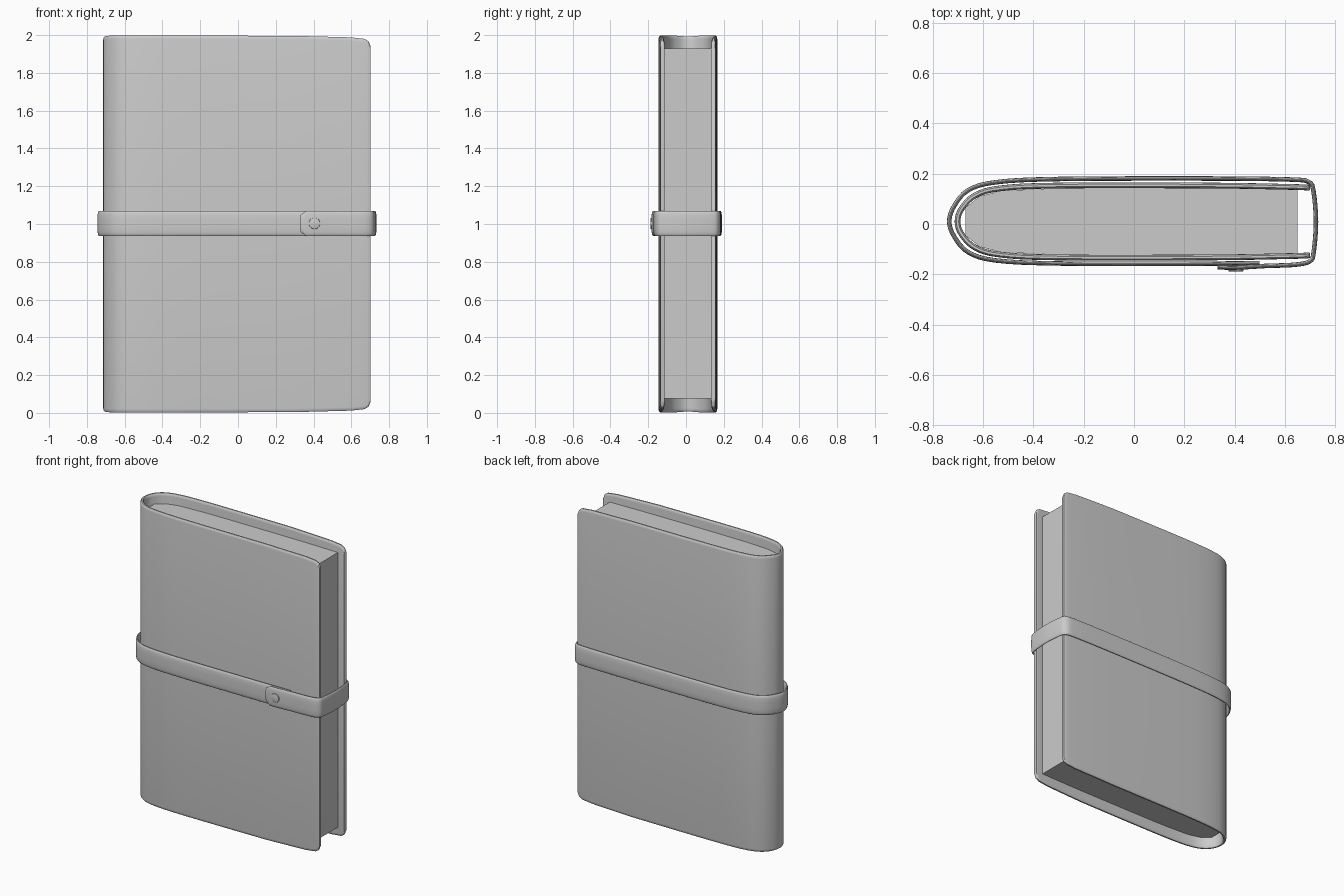
import bpy, bmesh
from mathutils import Vector

if "Cube" in bpy.data.objects:
    bpy.data.objects.remove(bpy.data.objects["Cube"])

YC = 0.01  # the book is a touch behind the origin, the clasp sits in front


def smooth_path(pts, steps):
    """Catmull-Rom resample of 2D points."""
    p = [Vector(q) for q in pts]
    p = [2 * p[0] - p[1]] + p + [2 * p[-1] - p[-2]]
    out = []
    for i in range(1, len(p) - 2):
        a, b, c, d = p[i - 1:i + 3]
        for k in range(steps):
            t = k / steps
            out.append(0.5 * (2 * b + (c - a) * t + (2 * a - 5 * b + 4 * c - d) * t * t
                              + (3 * b - a - 3 * c + d) * t ** 3))
    return out + [p[-2]]


def finish(name, bm, smooth=True):
    bmesh.ops.recalc_face_normals(bm, faces=bm.faces)
    me = bpy.data.meshes.new(name)
    bm.to_mesh(me)
    bm.free()
    ob = bpy.data.objects.new(name, me)
    bpy.context.collection.objects.link(ob)
    if smooth:
        bpy.ops.object.select_all(action='DESELECT')
        ob.select_set(True)
        bpy.context.view_layer.objects.active = ob
        bpy.ops.object.shade_smooth_by_angle(angle=0.7)
    return ob


def ribbon(name, path, thick, section, z_mid, half_height):
    """Sweep an upright strip section along a plan path.
    section: (thickness factor, inset from the edge) from middle to edge."""
    bm = bmesh.new()
    rings = []
    for i, p in enumerate(path):
        t = (path[min(i + 1, len(path) - 1)] - path[max(i - 1, 0)]).normalized()
        n = Vector((-t.y, t.x))
        h = half_height(i, p)
        quarter = [(f * thick / 2, max(h - d, 0)) for f, d in section]
        loop = quarter + [(-o, z) for o, z in reversed(quarter)]
        loop += [(-o, -z) for o, z in loop]
        rings.append([bm.verts.new((p.x + n.x * o, p.y + n.y * o, z_mid + z))
                      for o, z in loop])
    m = len(rings[0])
    for a, b in zip(rings, rings[1:]):
        for j in range(m):
            k = (j + 1) % m
            bm.faces.new((a[j], a[k], b[k], b[j]))
    bm.faces.new(rings[0])
    bm.faces.new(rings[-1])
    return finish(name, bm)


def lerp_table(x, table):
    for (x0, v0), (x1, v1) in zip(table, table[1:]):
        if x <= x1:
            return v0 + (v1 - v0) * max(0, (x - x0) / (x1 - x0))
    return table[-1][1]


# Leather cover: U-shaped wrap with softly rounded free corners
half = [(0.70, 0.134), (0.69, 0.135), (0.67, 0.136), (0.60, 0.138), (0.30, 0.143),
        (-0.30, 0.143), (-0.53, 0.132), (-0.63, 0.105), (-0.685, 0.052)]
cover_pts = [(x, YC - y) for x, y in half] + [(-0.702, YC)]
cover_pts += [(x, YC + y) for x, y in reversed(half)]
drop = [(-0.71, 0.006), (-0.68, 0.001), (-0.5, 0), (0.3, 0.002), (0.6, 0.010),
        (0.67, 0.018), (0.69, 0.030), (0.70, 0.055)]
ribbon("cover", smooth_path(cover_pts, 4), 0.023,
       [(1, 0.018), (0.85, 0.007), (0.4, 0)], 1.0,
       lambda i, p: 0.998 - lerp_table(p.x, drop))

# Page block: prism narrowing into the spine
bm = bmesh.new()
side = [(0.65, 0.128), (0.3, 0.133), (-0.3, 0.133), (-0.53, 0.122), (-0.615, 0.1), (-0.67, 0.055)]
outline = [(x, YC - y) for x, y in side] + [(x, YC + y) for x, y in reversed(side)]
face = bm.faces.new([bm.verts.new((x, y, 0.075)) for x, y in outline])
ext = bmesh.ops.extrude_face_region(bm, geom=[face])
bmesh.ops.translate(bm, vec=(0, 0, 1.853),
                    verts=[v for v in ext["geom"] if isinstance(v, bmesh.types.BMVert)])
finish("pages", bm)

# Strap: starts under the flap, wraps the spine and back, overlaps itself in front
strap_pts = [(0.50, -0.156), (0.2, -0.158), (-0.3, -0.157), (-0.55, -0.145), (-0.66, -0.112),
             (-0.715, -0.05), (-0.735, 0.01), (-0.715, 0.072), (-0.66, 0.134), (-0.55, 0.166),
             (-0.3, 0.179), (0.3, 0.181), (0.62, 0.177), (0.695, 0.167), (0.714, 0.13),
             (0.724, 0.01), (0.715, -0.11), (0.70, -0.148), (0.64, -0.162), (0.52, -0.167),
             (0.42, -0.173), (0.36, -0.173), (0.345, -0.172), (0.332, -0.171)]
strap_path = smooth_path(strap_pts, 4)
last = len(strap_path) - 1


def strap_half(i, p):
    return 0.066 - (lerp_table(-p.x, [(-0.36, 0), (-0.332, 0.022)]) if i > last - 12 else 0)


ribbon("strap", strap_path, 0.018,
       [(1, 0.045), (0.9, 0.018), (0.6, 0.005), (0.2, 0)], 1.003, strap_half)

# Snap button on the strap flap
bm = bmesh.new()
bmesh.ops.create_cone(bm, cap_ends=True, segments=24, radius1=0.03, radius2=0.03, depth=0.016)
top = [f for f in bm.faces if f.normal.z > 0.9]
bmesh.ops.bevel(bm, geom=list(top[0].edges), offset=0.004, segments=2, affect='EDGES', profile=0.5)
button = finish("snap_button", bm)
button.rotation_euler = (1.5708, 0, 0)
button.location = (0.405, -0.181, 1.003)
